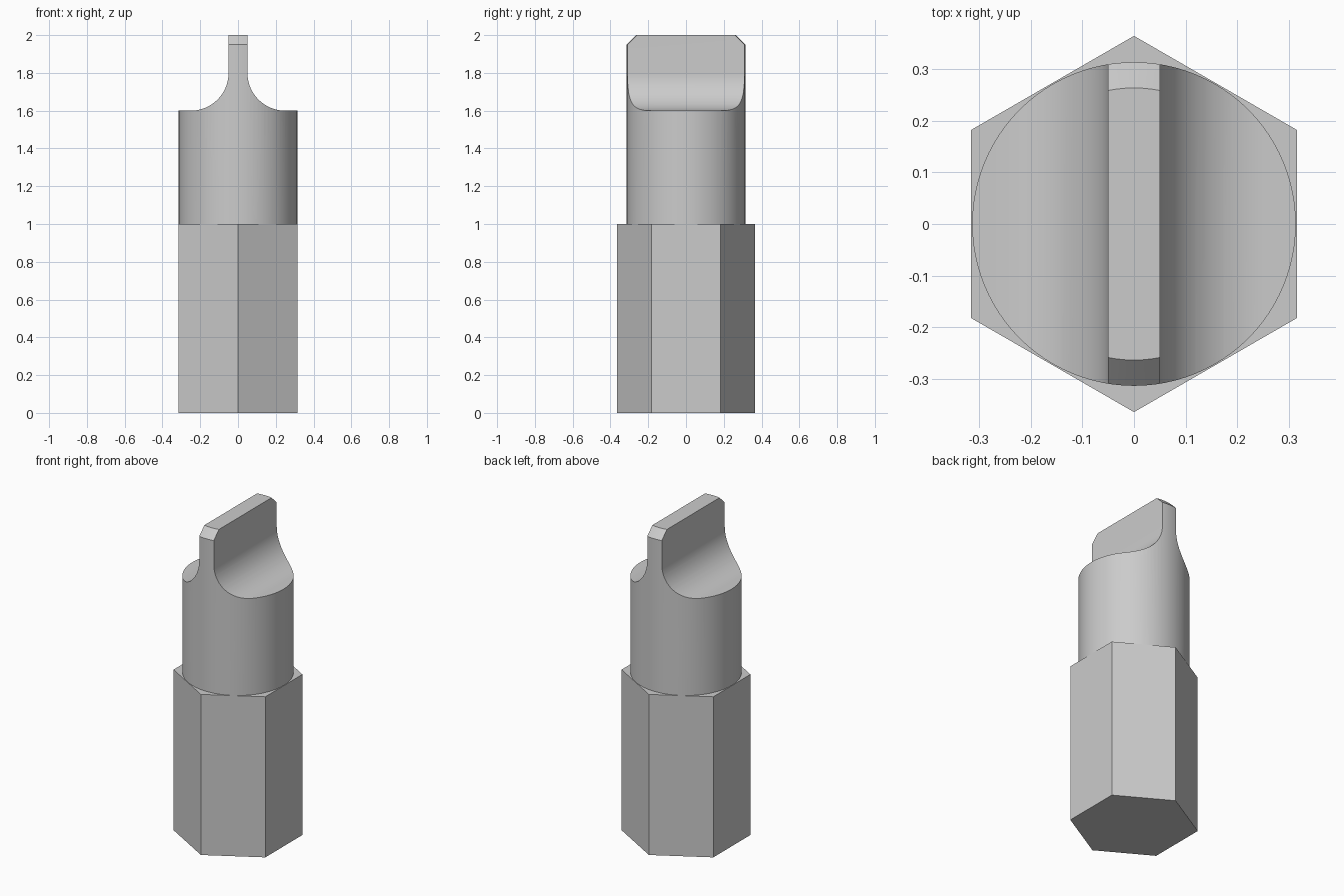
import bpy
import bmesh
from math import sin, cos, pi, radians

cube = bpy.data.objects.get("Cube")
if cube:
    bpy.data.objects.remove(cube, do_unlink=True)

# Plain steel
steel = bpy.data.materials.new("grey steel")
steel.use_nodes = True
steel.diffuse_color = (0.6, 0.6, 0.6, 1)
steel.node_tree.nodes["Principled BSDF"].inputs["Base Color"].default_value = (0.6, 0.6, 0.6, 1)

HEX_R, SHANK_R, CHAMFER = 0.365, 0.314, 0.05
HEX_TOP, SHOULDER, TOP = 1.0, 1.6, 2.0
BLADE_HALF, FILLET = 0.05, 0.2


def make_object(name, rings):
    """Loft closed rings of points and cap both ends."""
    bm = bmesh.new()
    loops = [[bm.verts.new(p) for p in ring] for ring in rings]
    n = len(loops[0])
    for a, b in zip(loops, loops[1:]):
        for i in range(n):
            j = (i + 1) % n
            bm.faces.new((a[i], a[j], b[j], b[i]))
    bm.faces.new(loops[0][::-1])
    bm.faces.new(loops[-1])
    bmesh.ops.recalc_face_normals(bm, faces=bm.faces)
    mesh = bpy.data.meshes.new(name)
    bm.to_mesh(mesh)
    bm.free()
    mesh.materials.append(steel)
    obj = bpy.data.objects.new(name, mesh)
    bpy.context.collection.objects.link(obj)
    return obj


def circle(radius, z, sides):
    return [(radius * sin(2 * pi * i / sides), radius * cos(2 * pi * i / sides), z)
            for i in range(sides)]


# Hexagonal drive, corners toward front and back
make_object("hex_drive", [circle(HEX_R, z, 6) for z in (0, HEX_TOP)])

# Round shank with a chamfered tip
shank = make_object("shank_and_blade", [
    circle(r, z, 96) for r, z in ((SHANK_R, HEX_TOP - 0.01),
                                  (SHANK_R, TOP - CHAMFER),
                                  (SHANK_R - CHAMFER, TOP))])

# Blade profile: flat shoulder, concave fillet, straight blade
side = [(0.5, 0.8), (0.5, SHOULDER)]
for i in range(25):
    a = pi / 2 * i / 24
    side.append((BLADE_HALF + FILLET * (1 - sin(a)), SHOULDER + FILLET * (1 - cos(a))))
side.append((BLADE_HALF, TOP + 0.2))
profile = side + [(-x, z) for x, z in reversed(side)]
cutter = make_object("blade_profile", [[(x, y, z) for x, z in profile] for y in (-0.5, 0.5)])
cutter.hide_render = True

# Keep only the shank inside the blade profile
cut = shank.modifiers.new("blade_cut", "BOOLEAN")
cut.operation = "INTERSECT"
cut.solver = "EXACT"
cut.object = cutter
bpy.ops.object.select_all(action="DESELECT")
bpy.context.view_layer.objects.active = shank
shank.select_set(True)
bpy.ops.object.modifier_apply(modifier=cut.name)
bpy.data.objects.remove(cutter, do_unlink=True)
bpy.ops.object.shade_smooth_by_angle(angle=radians(30))
